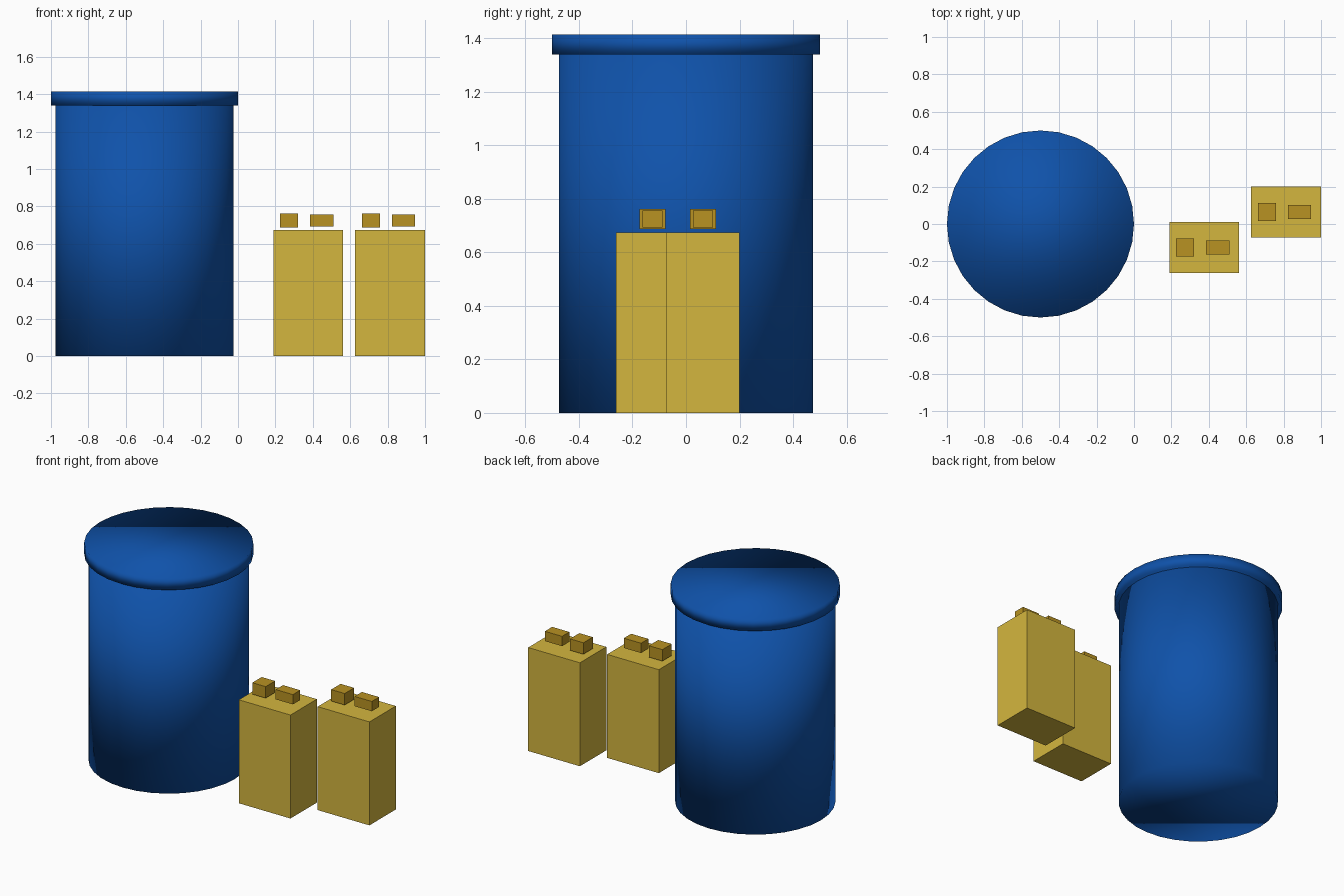
import bpy

if "Cube" in bpy.data.objects:
    bpy.data.objects.remove(bpy.data.objects["Cube"])


def material(name, rgb):
    """Flat colour from sRGB 0-255 values."""
    m = bpy.data.materials.new(name)
    lin = [(c / 255 / 12.92 if c < 11 else ((c / 255 + 0.055) / 1.055) ** 2.4) for c in rgb]
    m.diffuse_color = (*lin, 1)
    m.use_nodes = True
    m.node_tree.nodes["Principled BSDF"].inputs["Base Color"].default_value = m.diffuse_color
    return m


blue = material("blue", (15, 82, 170))
yellow = material("yellow", (212, 182, 62))
gold = material("dark_gold", (184, 146, 34))


def drum(name, radius, z0, z1):
    bpy.ops.mesh.primitive_cylinder_add(vertices=32, radius=radius, depth=z1 - z0,
                                        location=(-0.5, 0, (z0 + z1) / 2))
    ob = bpy.context.object
    ob.name = name
    ob.data.materials.append(blue)
    bpy.ops.object.shade_smooth()  # soft normals run over the rims too


def box(name, centre, size, mat):
    bpy.ops.mesh.primitive_cube_add(size=1, location=centre)
    ob = bpy.context.object
    ob.name = name
    ob.scale = size
    bpy.ops.object.transform_apply(location=False, rotation=False, scale=True)
    ob.data.materials.append(mat)


# Barrel with an overhanging lid
drum("barrel_body", 0.475, 0, 1.34)
drum("barrel_lid", 0.5, 1.34, 1.415)

# Two battery blocks, each with two terminals hovering just above the top
for i, (x, y) in enumerate([(0.375, -0.125), (0.8125, 0.064)], 1):
    box(f"battery_{i}", (x, y, 0.3375), (0.373, 0.272, 0.675), yellow)
    box(f"square_terminal_{i}", (x - 0.102, y, 0.725), (0.097, 0.097, 0.075), gold)
    box(f"wide_terminal_{i}", (x + 0.073, y, 0.725), (0.124, 0.075, 0.064), gold)
